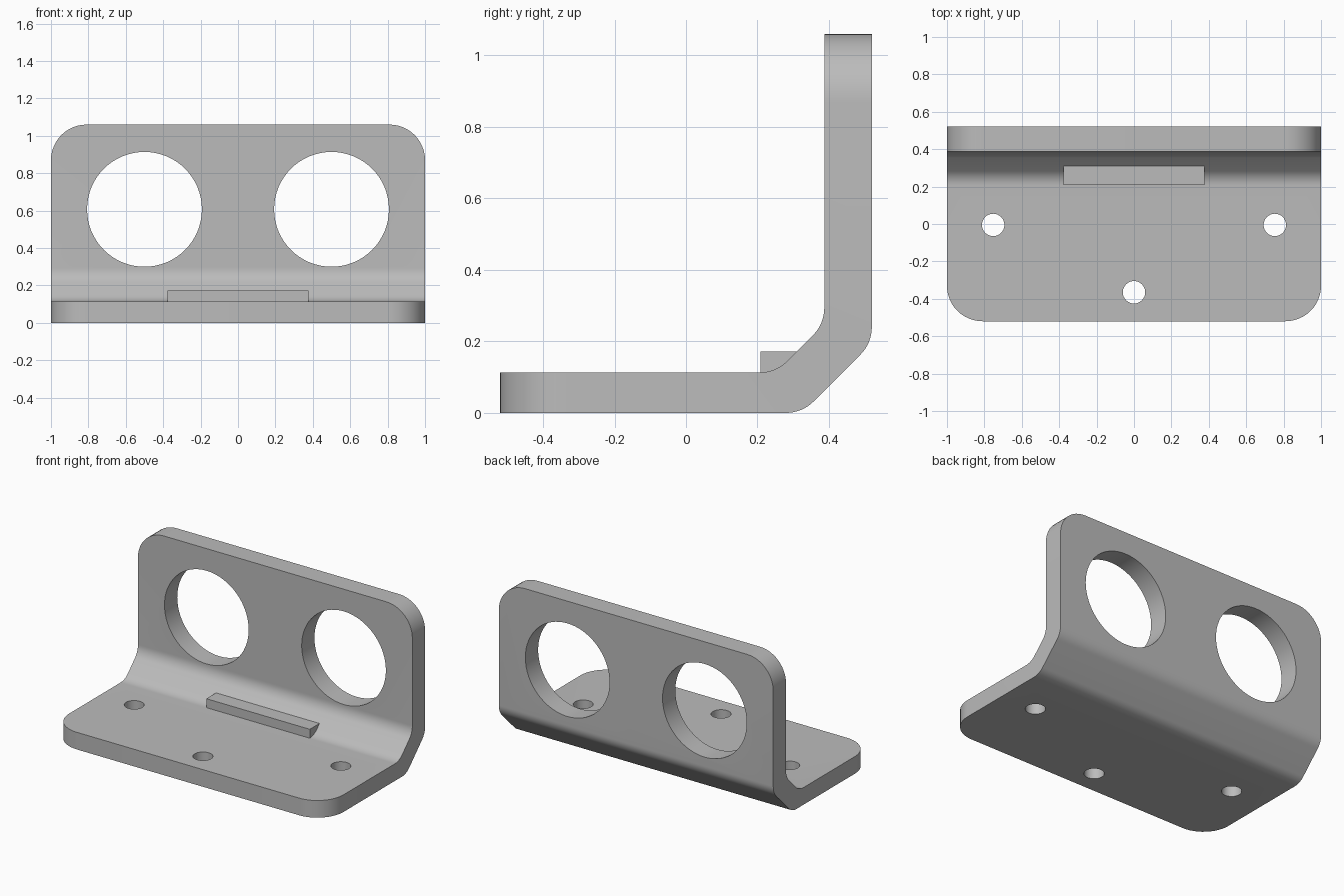
import bpy, bmesh, math
from mathutils import Vector

if "Cube" in bpy.data.objects:
    bpy.data.objects.remove(bpy.data.objects["Cube"])

grey = bpy.data.materials.new("plain grey")
grey.diffuse_color = (0.5, 0.5, 0.5, 1)
grey.use_nodes = True
grey.node_tree.nodes["Principled BSDF"].inputs["Base Color"].default_value = grey.diffuse_color


def extrude_x(name, points, half):
    """Extrude a (y, z) profile symmetrically along x."""
    bm = bmesh.new()
    face = bm.faces.new([bm.verts.new((-half, y, z)) for y, z in points])
    res = bmesh.ops.extrude_face_region(bm, geom=[face])
    bmesh.ops.translate(bm, vec=(2 * half, 0, 0),
                        verts=[v for v in res["geom"] if isinstance(v, bmesh.types.BMVert)])
    bmesh.ops.recalc_face_normals(bm, faces=bm.faces)
    mesh = bpy.data.meshes.new(name)
    obj = bpy.data.objects.new(name, mesh)
    bpy.context.collection.objects.link(obj)
    mesh.materials.append(grey)
    return obj, bm


def fillet(a, corner, b, t, n=8):
    """Arc points that round a corner, with tangent length t."""
    a, c, b = Vector(a), Vector(corner), Vector(b)
    u, v = (a - c).normalized(), (b - c).normalized()
    half = u.angle(v) / 2
    mid = c + (u + v).normalized() * (t / math.cos(half))
    r = t * math.tan(half)
    p, q = c + u * t - mid, c + v * t - mid
    ang = p.angle(q)
    return [tuple(mid + (p * math.sin((1 - i / n) * ang) + q * math.sin(i / n * ang)) / math.sin(ang))
            for i in range(n + 1)]


# Bent plate: base, 45 degree bend and upright
front, back, top = -0.52, 0.52, 1.06
o1, o2 = (0.325, 0), (back, 0.195)
i1, i2 = (0.251, 0.113), (0.387, 0.249)
profile = [(front, 0)]
profile += fillet((front, 0), o1, o2, 0.045) + fillet(o1, o2, (back, top), 0.045)
profile += [(back, top), (0.387, top)]
profile += fillet((0.387, top), i2, i1, 0.045) + fillet(i2, i1, (front, 0.113), 0.045)
profile += [(front, 0.113)]
bracket, bm = extrude_x("bent_plate", profile, 1.0)

# Round the four free corners
corners = [e for e in bm.edges
           if abs(e.verts[0].co.x - e.verts[1].co.x) < 1e-5
           and (all(abs(v.co.y - front) < 1e-5 for v in e.verts)
                or all(abs(v.co.z - top) < 1e-5 for v in e.verts))]
bmesh.ops.bevel(bm, geom=corners, offset=0.19, offset_type='OFFSET',
                segments=12, profile=0.5, affect='EDGES')
bm.to_mesh(bracket.data)
bm.free()

# Holes: two large through the upright, three small through the base
holes = [((s * 0.5, 0.45, 0.607), 0.307, 64, math.pi / 2) for s in (-1, 1)]
holes += [((x, y, 0.056), 0.06, 32, 0) for x, y in ((-0.753, -0.005), (0.753, -0.005), (0, -0.365))]
cutters = []
for loc, r, sides, tilt in holes:
    bpy.ops.mesh.primitive_cylinder_add(vertices=sides, radius=r, depth=0.3,
                                        location=loc, rotation=(tilt, 0, 0))
    cutter = bpy.context.object
    cutter.name = "hole_cutter"
    cutter.data.materials.append(grey)
    cutter.hide_render = True
    cutters.append(cutter)
    mod = bracket.modifiers.new("hole", 'BOOLEAN')
    mod.operation, mod.solver, mod.object = 'DIFFERENCE', 'EXACT', cutter

bpy.ops.object.select_all(action='DESELECT')
bracket.select_set(True)
bpy.context.view_layer.objects.active = bracket
for mod in list(bracket.modifiers):
    bpy.ops.object.modifier_apply(modifier=mod.name)
bpy.ops.object.shade_smooth_by_angle(angle=math.radians(30))
for cutter in cutters:
    bpy.data.objects.remove(cutter)

# Small stop tab sitting in the bend
tab, bm = extrude_x("stop_tab", [(0.209, 0.11), (0.255, 0.11), (0.315, 0.17),
                                 (0.312, 0.172), (0.209, 0.172)], 0.377)
bm.to_mesh(tab.data)
bm.free()
